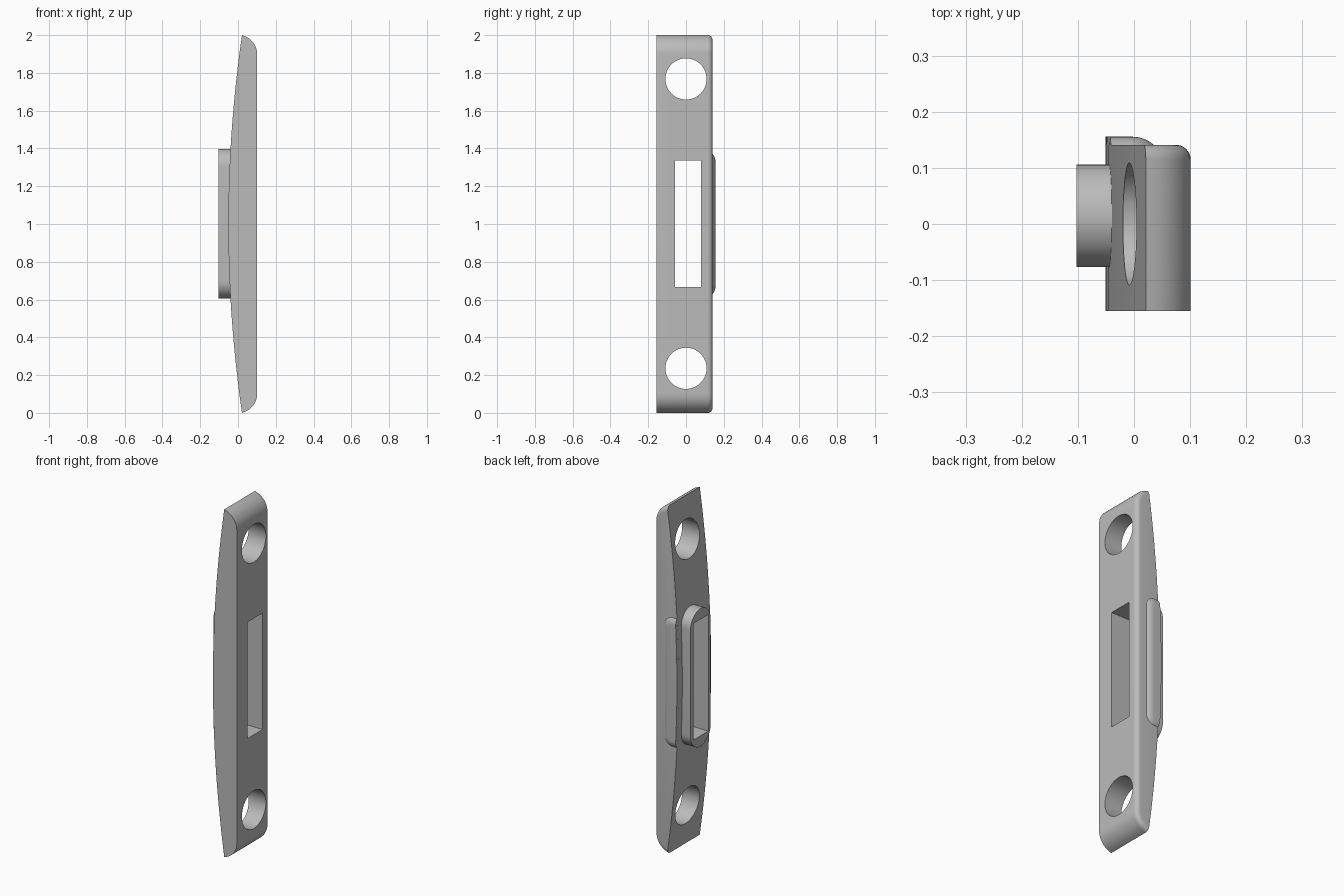
import bpy, bmesh
from math import sin, cos, pi, radians, sqrt

if "Cube" in bpy.data.objects:
    bpy.data.objects.remove(bpy.data.objects["Cube"])

grey = bpy.data.materials.new("plain grey")
grey.use_nodes = True
grey.diffuse_color = (0.5, 0.5, 0.5, 1)
grey.node_tree.nodes["Principled BSDF"].inputs["Base Color"].default_value = (0.5, 0.5, 0.5, 1)

BACK, FRONT = 0.141, -0.155
STEPS = 24


def crown(z):
    """Depth of the gently bowed face at height z."""
    return -0.051 + 0.072 * (z - 1) ** 2


def arc(cx, cy, r, a0, a1, n):
    return [(cx + r * cos(a0 + (a1 - a0) * i / n), cy + r * sin(a0 + (a1 - a0) * i / n))
            for i in range(n + 1)]


def loft(name, rings):
    """Solid skinned through matching rings of points, capped at both ends."""
    bm = bmesh.new()
    loops = [[bm.verts.new(p) for p in ring] for ring in rings]
    bm.faces.new(loops[0])
    bm.faces.new(loops[-1])
    for a, b in zip(loops, loops[1:]):
        for i in range(len(a)):
            bm.faces.new((a[i - 1], a[i], b[i], b[i - 1]))
    bmesh.ops.recalc_face_normals(bm, faces=bm.faces)
    return finish(name, bm)


def finish(name, bm):
    mesh = bpy.data.meshes.new(name)
    bm.to_mesh(mesh)
    bm.free()
    mesh.materials.append(grey)
    ob = bpy.data.objects.new(name, mesh)
    bpy.context.collection.objects.link(ob)
    return ob


def cut(ob, cutters):
    for c in cutters:
        mod = ob.modifiers.new("hole", "BOOLEAN")
        mod.operation, mod.solver, mod.object = "DIFFERENCE", "EXACT", c
    bpy.context.view_layer.update()
    mesh = bpy.data.meshes.new_from_object(ob.evaluated_get(bpy.context.evaluated_depsgraph_get()))
    ob.modifiers.clear()
    ob.data = mesh


def along_x(points, x0, x1):
    return [[(x, y, z) for y, z in points] for x in (x0, x1)]


# Plate: bowed inner face, flat outer face, rounded ends
bow = [(crown(2 * i / STEPS), 2 * i / STEPS) for i in range(STEPS + 1)]
end = arc(0, 1.9, 0.101, 1.36, 0, 10)[1:]
outline = bow + end + [(x, 2 - z) for x, z in reversed(end)]
plate = loft("plate", [[(x, y, z) for x, z in outline] for y in (FRONT, BACK)])

# Rounded edge around the outer face on the back side
bm = bmesh.new()
bm.from_mesh(plate.data)
on_bow = lambda v: abs(v.co.x - crown(v.co.z)) < 1e-4
edges = [e for e in bm.edges if all(v.co.y > BACK - 1e-4 for v in e.verts)
         and not all(on_bow(v) for v in e.verts)]
bmesh.ops.bevel(bm, geom=edges, offset=0.026, segments=6, profile=0.5, affect="EDGES")
bm.to_mesh(plate.data)
bm.free()

# Raised stadium collar on the bowed face
mid, rad = 0.0145, 0.0915
top, low = 1.398 - rad, 0.606 + rad
stadium = arc(mid, top, rad, 0, pi, 24) + arc(mid, low, rad, pi, 2 * pi, 24)
collar = loft("collar", along_x(stadium, -0.1025, -0.034))


# Low domed pad on the back edge, flush with the bowed face
def pad_ring(inset, y):
    half, r, right = 0.37 - inset, 0.05 - inset, 0.035 - inset
    zs = [1 - half + 2 * half * i / 12 for i in range(13)]
    corner = arc(right - r, 1 + half - r, r, pi / 2, 0, 8)
    ring = [(crown(z), z) for z in zs] + corner + [(x, 2 - z) for x, z in reversed(corner)]
    return [(x, y, z) for x, z in ring]


R, rise = 0.055, 0.0145
layers = [0.037 * i / 6 for i in range(7)]
pad = loft("side_pad", [pad_ring(d, BACK + rise - R + sqrt(R * R - (0.037 - d) ** 2)) for d in layers])

# Slot and screw holes
slot = loft("slot_cutter", along_x([(-0.057, 0.666), (0.08, 0.666), (0.08, 1.336), (-0.057, 1.336)], -0.3, 0.3))
holes = [loft("screw_cutter", along_x(arc(0, z, 0.109, 0, 2 * pi, 48)[:-1], -0.3, 0.3))
         for z in (0.236, 1.768)]
cut(plate, [slot] + holes)
cut(collar, [slot])
for c in [slot] + holes:
    bpy.data.objects.remove(c)

# Smooth shading with crisp edges
for ob in (plate, collar, pad):
    bpy.ops.object.select_all(action="DESELECT")
    ob.select_set(True)
    bpy.context.view_layer.objects.active = ob
    bpy.ops.object.shade_smooth_by_angle(angle=radians(30))
